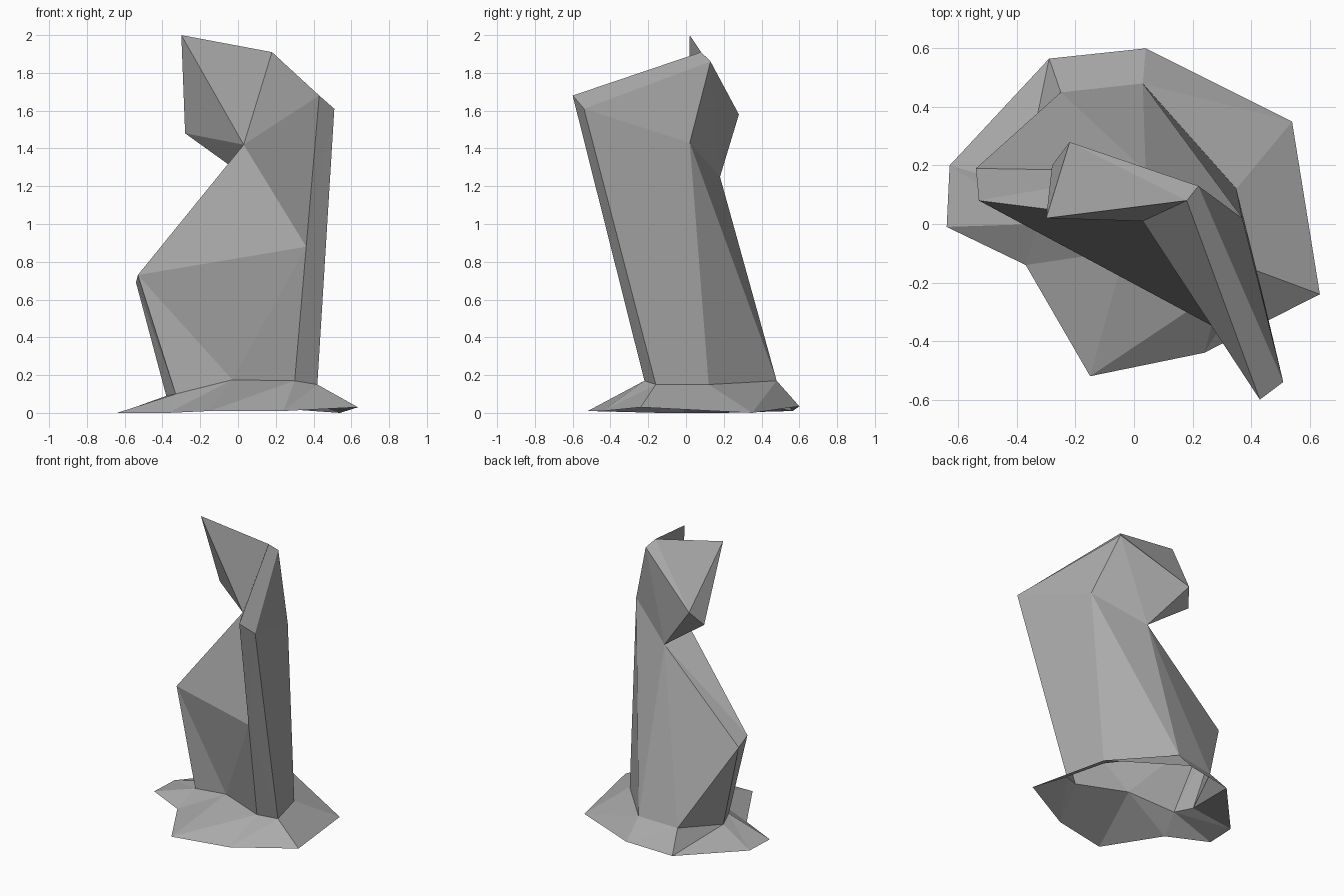
import bpy, bmesh
from mathutils import Vector

old = bpy.data.objects.get("Cube")
if old:
    bpy.data.objects.remove(old, do_unlink=True)

# One stone colour
stone = bpy.data.materials.new("grey_stone")
stone.use_nodes = True
grey = (0.4, 0.4, 0.4, 1)
stone.diffuse_color = grey
stone.node_tree.nodes["Principled BSDF"].inputs["Base Color"].default_value = grey


def add_face(bm, points):
    """Add a face, sharing corners that already exist; skip collapsed ones."""
    unique = list(dict.fromkeys(tuple(p) for p in points))
    if len(unique) < 3:
        return
    verts = []
    for point in unique:
        found = [v for v in bm.verts if (v.co - Vector(point)).length < 0.0001]
        verts.append(found[0] if found else bm.verts.new(point))
    bm.faces.new(verts)


def loft(bm, ring_a, ring_b):
    """Join two closed rings with triangles; a repeated point makes a fan."""
    for i in range(len(ring_a)):
        a, a_next = ring_a[i - 1], ring_a[i]
        b, b_next = ring_b[i - 1], ring_b[i]
        add_face(bm, (a, a_next, b))
        add_face(bm, (a_next, b_next, b))


def finish(name, bm):
    """Turn the finished bmesh into a flat shaded stone object."""
    mesh = bpy.data.meshes.new(name)
    bm.to_mesh(mesh)
    bm.free()
    mesh.materials.append(stone)
    bpy.context.collection.objects.link(bpy.data.objects.new(name, mesh))


# Cross-section where the pillar meets the ground skirt
foot = [
    (-.33, 0, .1), (-.03, -.09, .175), (.3, -.22, .17), (.42, -.16, .15),
    (.35, .12, .15), (.03, .48, .17), (-.25, .45, .15), (-.38, .13, .09),
]

# Outer edge of the ground skirt
rim = [
    (-.64, -.01, 0), (-.37, -.14, 0), (-.15, -.52, .01), (.24, -.44, .01),
    (.635, -.24, .03), (.54, .35, 0), (.04, .6, .035), (-.29, .565, .01),
    (-.63, .2, 0),
]

# Key corners of the pillar: shoulder, neck, leaning front edge and flank
elbow, elbow_back = (-.53, .08, .73), (-.54, .19, .69)
neck, neck_back = (.03, .01, 1.42), (.04, .18, 1.25)
brow, brow_side = (.43, -.6, 1.68), (.51, -.54, 1.61)
flank = (.37, .02, 1.43)
crease = tuple(Vector(brow).lerp(Vector(foot[2]), .53))

# Key corners of the hooked head
crown, nape = (.18, .08, 1.91), (.22, .13, 1.86)
tip, beak, beak_back = (-.3, .02, 2), (-.28, .2, 1.48), (-.22, .28, 1.58)

# Leaning pillar, open underneath: foot to waist, then waist to top
pillar = bmesh.new()
waist = [elbow, crease, crease, brow_side, flank,
         neck_back, neck_back, elbow_back, elbow_back]
top = [neck, brow, brow, brow_side, nape, nape, neck_back, neck_back, neck_back]
loft(pillar, foot[:7] + foot[6:], waist)
loft(pillar, waist, top)

# Sloping crest from the front edge up to the crown
add_face(pillar, (brow, brow_side, nape, crown))
add_face(pillar, (neck, brow, crown))

# Hooked head reaching sideways, with its end cap
hook_root = [neck, crown, nape, neck_back]
hook_end = [beak, tip, beak_back, beak_back]
loft(pillar, hook_end, hook_root)
add_face(pillar, hook_end)
bmesh.ops.recalc_face_normals(pillar, faces=pillar.faces[:])
finish("leaning_pillar", pillar)

# Thin skirt of ground around the foot, facing up
skirt = bmesh.new()
loft(skirt, foot[:1] + foot, rim)
bmesh.ops.reverse_faces(skirt, faces=skirt.faces[:])
finish("ground_skirt", skirt)
